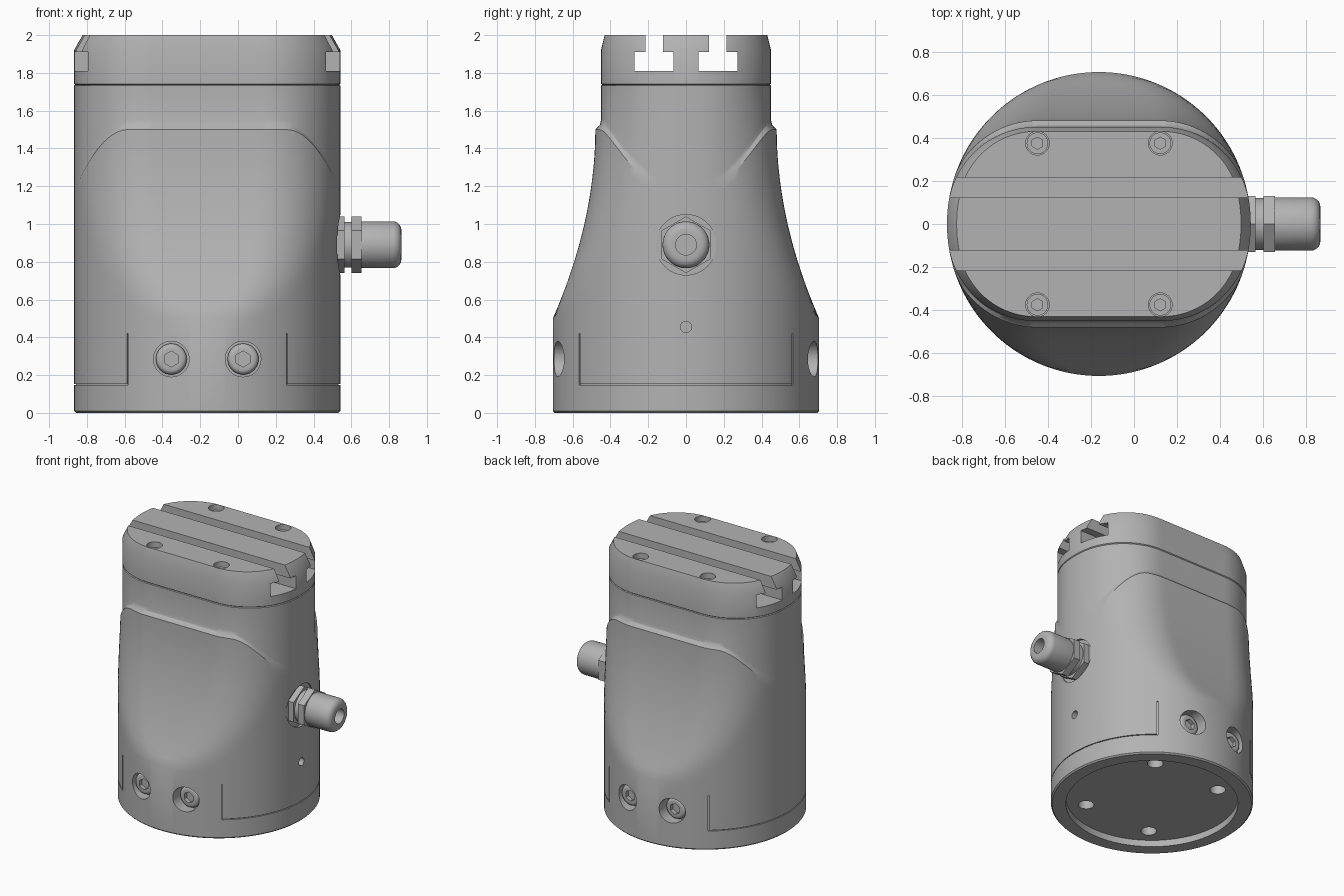
import bpy, bmesh
from math import sin, cos, pi, radians, sqrt, atan2
from mathutils import Vector

if "Cube" in bpy.data.objects:
    bpy.data.objects.remove(bpy.data.objects["Cube"])

CX = -0.163          # axis of the housing
R = 0.705            # housing radius
SEGS = 144

metal = bpy.data.materials.new("grey metal")
metal.use_nodes = True
GREY = (0.45, 0.45, 0.45, 1)
metal.diffuse_color = GREY
metal.node_tree.nodes["Principled BSDF"].inputs["Base Color"].default_value = GREY


def add_object(name, bm):
    bm.normal_update()
    bmesh.ops.recalc_face_normals(bm, faces=bm.faces)
    mesh = bpy.data.meshes.new(name)
    bm.to_mesh(mesh)
    bm.free()
    mesh.materials.append(metal)
    ob = bpy.data.objects.new(name, mesh)
    bpy.context.collection.objects.link(ob)
    return ob


def activate(ob):
    bpy.ops.object.select_all(action='DESELECT')
    ob.select_set(True)
    bpy.context.view_layer.objects.active = ob


def smooth(ob):
    activate(ob)
    bpy.ops.object.shade_smooth_by_angle(angle=radians(30))


def loft(name, rings):
    """Closed skin through rings; each ring maps an angle to (radius, height)."""
    bm = bmesh.new()
    loops = []
    for ring in rings:
        loop = []
        for i in range(SEGS):
            a = 2 * pi * i / SEGS
            r, z = ring(a)
            loop.append(bm.verts.new((CX + r * cos(a), r * sin(a), z)))
        loops.append(loop)
    for low, high in zip(loops, loops[1:]):
        for i in range(SEGS):
            j = (i + 1) % SEGS
            bm.faces.new((low[i], low[j], high[j], high[i]))
    bm.faces.new(loops[0][::-1])
    bm.faces.new(loops[-1])
    return add_object(name, bm)


def prism(name, r, start, direction, length, sides=48, bevel=0):
    """Cylinder or hexagon growing from start along direction."""
    bm = bmesh.new()
    bmesh.ops.create_cone(bm, cap_ends=True, segments=sides, radius1=r, radius2=r, depth=length)
    d = Vector(direction).normalized()
    rot = d.to_track_quat('Z', 'Y').to_matrix()
    for v in bm.verts:
        v.co = rot @ (v.co + Vector((0, 0, length / 2))) + Vector(start)
    ob = add_object(name, bm)
    if bevel:
        m = ob.modifiers.new("bevel", 'BEVEL')
        m.width, m.segments, m.limit_method = bevel, 5, 'ANGLE'
        activate(ob)
        bpy.ops.object.modifier_apply(modifier="bevel")
    return ob


def box(x0, x1, y0, y1, z0, z1):
    bm = bmesh.new()
    bmesh.ops.create_cube(bm, size=1)
    for v in bm.verts:
        v.co = Vector(((x0 + x1) / 2 + v.co.x * (x1 - x0),
                       (y0 + y1) / 2 + v.co.y * (y1 - y0),
                       (z0 + z1) / 2 + v.co.z * (z1 - z0)))
    return add_object("cutter", bm)


def arc_block(a0, a1, z0, z1, steps):
    """Thin curved block that scores a shallow seam into the housing."""
    bm = bmesh.new()
    prev = None
    for i in range(steps + 1):
        a = a0 + (a1 - a0) * i / steps
        cur = [bm.verts.new((CX + r * cos(a), r * sin(a), z))
               for r, z in ((R - .01, z0), (R + .02, z0), (R + .02, z1), (R - .01, z1))]
        if prev:
            for k in range(4):
                n = (k + 1) % 4
                bm.faces.new((prev[k], prev[n], cur[n], cur[k]))
        else:
            bm.faces.new(cur)
        prev = cur
    bm.faces.new(prev)
    return add_object("cutter", bm)


def cut(ob, *cutters):
    for c in cutters:
        m = ob.modifiers.new("cut", 'BOOLEAN')
        m.operation, m.solver, m.object = 'DIFFERENCE', 'EXACT', c
        activate(ob)
        bpy.ops.object.modifier_apply(modifier="cut")
        bpy.data.objects.remove(c)


# Cross-section: a circle cut flat front and back, corners filleted by an arc
def section(a, h, rad=R, fillet=.41):
    c, s = abs(cos(a)), abs(sin(a))
    cy = h - fillet
    cx = sqrt(max(0, (rad - fillet) ** 2 - cy ** 2))
    angle = atan2(s, c)
    if angle <= atan2(cy, cx):
        return rad
    if angle >= atan2(h, cx):
        return h / s
    dot = c * cx + s * cy
    return dot + sqrt(dot ** 2 - cx ** 2 - cy ** 2 + fillet ** 2)


def flare(z):
    return 0.48 + 0.225 * max(0, 1.5 - z) ** 1.95


def ridge(a):
    x = abs(section(a, 0.48) * cos(a))
    return 1.5 - 0.2 * (max(0, x - 0.42) / 0.22) ** 2


def flared_ring(t):
    def ring(a):
        z = 0.5 + t * (ridge(a) - 0.5)
        return section(a, flare(z)), z
    return ring


def column_ring(z, h=0.45, rad=R, fillet=.41):
    return lambda a: (section(a, h, rad, fillet), z)


# Housing: round foot, flared middle, ridge, narrow column
body = loft("housing", [lambda a: (R - .01, 0), lambda a: (R, .01), lambda a: (R, .5)]
            + [flared_ring(i / 16) for i in range(1, 17)]
            + [lambda a: (section(a, .456), ridge(a) + .025),
               lambda a: (section(a, .45), ridge(a) + .05),
               column_ring(1.732), column_ring(1.737, .443, R - .007)])
cap = loft("top_plate", [column_ring(1.735, .443, R - .007), column_ring(1.742),
                         column_ring(1.92), column_ring(2, .43, .66, .36)])

# Seams around the two side panels
edge = radians(53.2)
for mid in (0, pi):
    cut(body, arc_block(mid - edge, mid + edge, .147, .153, 48))
    for s in (-1, 1):
        a = mid + s * edge
        cut(body, arc_block(a - .005, a + .005, .148, .42, 1))

# Recessed underside
cut(body, prism("cutter", .6, (CX, 0, -.1), (0, 0, 1), .15, 96))

# T-slots across the top plate
for s in (-1, 1):
    for near, far, z0, z1 in ((.065, .272, 1.81, 1.91), (.123, .215, 1.9, 2.1)):
        y0, y1 = sorted((s * near, s * far))
        cut(cap, box(-1.2, 1, y0, y1, z0, z1))

# Top bolts, and matching holes underneath
for sx in (-1, 1):
    for sy in (-1, 1):
        x, y = CX + sx * .285, sy * .375
        cut(cap, prism("cutter", .055, (x, y, 1.93), (0, 0, 1), .2, 32))
        bolt = prism("top_bolt", .05, (x, y, 1.92), (0, 0, 1), .04, 32)
        cut(bolt, prism("cutter", .028, (x, y, 1.935), (0, 0, 1), .1, 6))
        smooth(bolt)
        cut(body, prism("cutter", .055, (x, y, .03), (0, 0, 1), .1, 32))

# Button-head bolts sunk into the foot, front and back
for sy in (-1, 1):
    for sx in (-1, 1):
        d = Vector((0, sy, 0))
        at = Vector((CX + sx * .19, 0, .285))
        cut(body, prism("cutter", .094, at + d * .595, d, .2))
        bolt = prism("foot_bolt", .082, at + d * .585, d, .055, bevel=.026)
        cut(bolt, prism("cutter", .042, at + d * .61, d, .1, 6))
        smooth(bolt)

# Small vent hole and spot face for the cable gland
GZ = .89
cut(body, prism("cutter", .03, (.46, 0, .455), (1, 0, 0), .2, 24),
    prism("cutter", .16, (.52, 0, GZ), (1, 0, 0), .2))
smooth(body)
smooth(cap)

# Cable gland
for name, r, x0, x1, sides in (("gland_lock_nut", .15, .5, .565, 6),
                               ("gland_neck", .12, .55, .61, 48),
                               ("gland_nut", .15, .6, .655, 6)):
    smooth(prism(name, r, (x0, 0, GZ), (1, 0, 0), x1 - x0, sides))
sleeve = prism("gland_cap", .124, (.605, 0, GZ), (1, 0, 0), .26, bevel=.045)
cut(sleeve, prism("cutter", .055, (.74, 0, GZ), (1, 0, 0), .3, 32))
smooth(sleeve)
